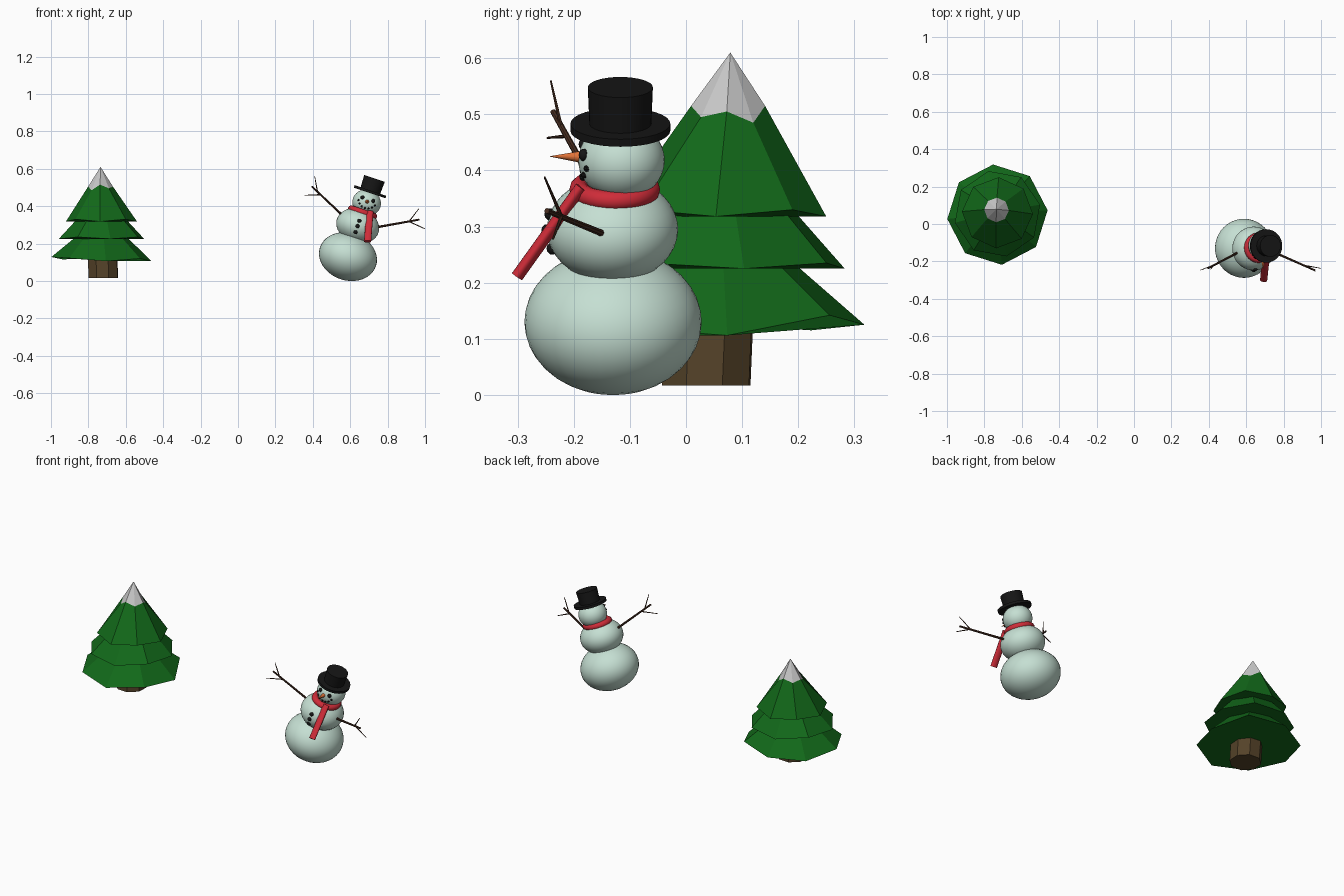
import bpy, bmesh, math
from mathutils import Vector, Matrix

if "Cube" in bpy.data.objects:
    bpy.data.objects.remove(bpy.data.objects["Cube"])

TILT = math.radians(18.5)          # the snow figure leans towards +x


def material(name, rgb):
    m = bpy.data.materials.new(name)
    m.diffuse_color = (*rgb, 1)
    m.use_nodes = True
    m.node_tree.nodes["Principled BSDF"].inputs["Base Color"].default_value = m.diffuse_color
    return m


GREEN = material("needles", (0.006, 0.14, 0.01))
BARK = material("bark", (0.09, 0.055, 0.022))
SNOW = material("packed_snow", (0.56, 0.74, 0.65))
BLACK = material("black", (0.008, 0.008, 0.008))
RED = material("red_wool", (0.62, 0.025, 0.04))
ORANGE = material("carrot", (0.75, 0.17, 0.04))
TWIG = material("twig", (0.06, 0.025, 0.014))


def finish(ob, name, mat, smooth=True):
    ob.name = name
    if mat:
        ob.data.materials.append(mat)
    if smooth:
        bpy.ops.object.shade_smooth_by_angle(angle=math.radians(40))
    return ob


def ball(name, loc, scale, mat, seg=20, rot=(0, TILT, 0)):
    bpy.ops.mesh.primitive_uv_sphere_add(segments=seg, ring_count=seg // 2, radius=1, location=loc, rotation=rot)
    bpy.context.object.scale = scale
    return finish(bpy.context.object, name, mat)


def rod(name, a, b, r1, r2, mat, sides=8):
    a, b = Vector(a), Vector(b)
    bpy.ops.mesh.primitive_cone_add(vertices=sides, radius1=r1, radius2=r2, depth=(b - a).length, location=(a + b) / 2)
    ob = bpy.context.object
    ob.rotation_euler = (b - a).to_track_quat('Z', 'Y').to_euler()
    return finish(ob, name, mat)


def lathe(name, rings, mat, turn=5, caps=(True, True)):
    """Eight-sided stack of rings: (x, y, radius, [z cycle]); radius 0 is a tip."""
    bm = bmesh.new()
    loops = []
    for x, y, r, zs in rings:
        if r == 0:
            loops.append([bm.verts.new((x, y, zs[0]))] * 8)
            continue
        angs = [math.radians(turn + 45 * i) for i in range(8)]
        loops.append([bm.verts.new((x + r * math.cos(t), y + r * math.sin(t), zs[i % len(zs)]))
                      for i, t in enumerate(angs)])
    for lo, hi in zip(loops, loops[1:]):
        for i in range(8):
            j = (i + 1) % 8
            quad = [lo[i], lo[j], hi[j], hi[i]]
            bm.faces.new(list(dict.fromkeys(quad)))
    if caps[0]:
        bm.faces.new(loops[0][::-1])
    if caps[1] and rings[-1][2]:
        bm.faces.new(loops[-1])
    me = bpy.data.meshes.new(name)
    bm.to_mesh(me)
    bm.free()
    ob = bpy.data.objects.new(name, me)
    bpy.context.collection.objects.link(ob)
    return finish(ob, name, mat, smooth=False)


# Tree: trunk, three flaring tiers and a snowy tip
lathe("trunk", [(-0.72, 0.036, 0.084, [0.017]), (-0.725, 0.042, 0.084, [0.16])], BARK, turn=20)
lathe("lower_tier", [(-0.73, 0.05, 0.269, [0.106, 0.142, 0.125, 0.115, 0.128, 0.122, 0.106, 0.12]),
                     (-0.73, 0.055, 0.12, [0.25])], GREEN)
lathe("middle_tier", [(-0.73, 0.055, 0.233, [0.225, 0.235]), (-0.73, 0.06, 0.12, [0.345])], GREEN, turn=12)
snow_line = [0.505, 0.485, 0.515, 0.495]
lathe("upper_tier", [(-0.73, 0.06, 0.19, [0.318, 0.33]), (-0.735, 0.075, 0.066, snow_line)], GREEN, turn=-2)
lathe("snow_tip", [(-0.735, 0.075, 0.066, snow_line), (-0.735, 0.079, 0, [0.61])], None, turn=-2, caps=(False, False))

# Snow figure: three squashed balls
ball("lower_body", (0.588, -0.13, 0.13), (0.158, 0.158, 0.127), SNOW, 40)
ball("upper_body", (0.64, -0.131, 0.295), (0.117, 0.117, 0.092), SNOW, 40)
HEAD = Vector((0.688, -0.115, 0.418))
HEAD_R = (0.077, 0.077, 0.07)
ball("head", HEAD, HEAD_R, SNOW, 40)
lean = Matrix.Rotation(TILT, 3, 'Y')


def on_front(centre, radii, u, w):
    """Point on the front of a leaning ellipsoid at local offsets u, w."""
    d = math.sqrt(max(0, 1 - (u / radii[0]) ** 2 - (w / radii[2]) ** 2))
    return Vector(centre) + lean @ Vector((u, -radii[1] * d, w))


# Face and buttons
for side, s in (("left", -1), ("right", 1)):
    ball("eye_" + side, on_front(HEAD, HEAD_R, s * 0.03, 0.02), (0.011, 0.009, 0.011), BLACK, 12)
for i in range(7):
    t = math.radians(-90 + (i - 3) * 22)
    ball("mouth_dot", on_front(HEAD, HEAD_R, 0.05 * math.cos(t), 0.02 + 0.05 * math.sin(t)), [0.006] * 3, BLACK, 8)
rod("nose", (0.69, -0.185, 0.424), (0.69, -0.242, 0.425), 0.011, 0.0005, ORANGE, 12)
for w in (0.028, -0.002, -0.036):
    ball("button", on_front((0.64, -0.131, 0.295), (0.117, 0.117, 0.092), 0, w), (0.011, 0.01, 0.011), BLACK, 12)

# Scarf: leaning ring and hanging tail
bpy.ops.mesh.primitive_torus_add(major_segments=32, minor_segments=12, major_radius=0.063, minor_radius=0.018,
                                 location=(0.666, -0.127, 0.366), rotation=(0, TILT, 0))
finish(bpy.context.object, "scarf_ring", RED)
tail = rod("scarf_tail", (0.705, -0.187, 0.37), (0.693, -0.301, 0.211), 0.011, 0.011, RED, 16)
tail.scale.x = 1.75

# Hat: brim and crown along the lean
axis = lean @ Vector((0, 0, 1))
brim = Vector((0.706, -0.117, 0.477))
rod("hat_brim", brim - axis * 0.007, brim + axis * 0.007, 0.089, 0.089, BLACK, 32)
rod("hat_crown", brim, brim + axis * 0.075, 0.055, 0.058, BLACK, 32)

# Twig arms with two offshoots each
arms = {
    "left": [((0.57, -0.145, 0.34), (0.395, -0.237, 0.505)),
             ((0.425, -0.222, 0.476), (0.41, -0.241, 0.56)),
             ((0.44, -0.214, 0.461), (0.355, -0.247, 0.458))],
    "right": [((0.735, -0.145, 0.286), (0.968, -0.248, 0.328)),
              ((0.915, -0.222, 0.318), (0.968, -0.252, 0.388)),
              ((0.915, -0.222, 0.318), (1.0, -0.237, 0.278))],
}
for side, (main, *twigs) in arms.items():
    rod("arm_" + side, *main, 0.0065, 0.005, TWIG)
    for a, b in twigs:
        rod("twig_" + side, a, b, 0.0035, 0.0018, TWIG, 6)
